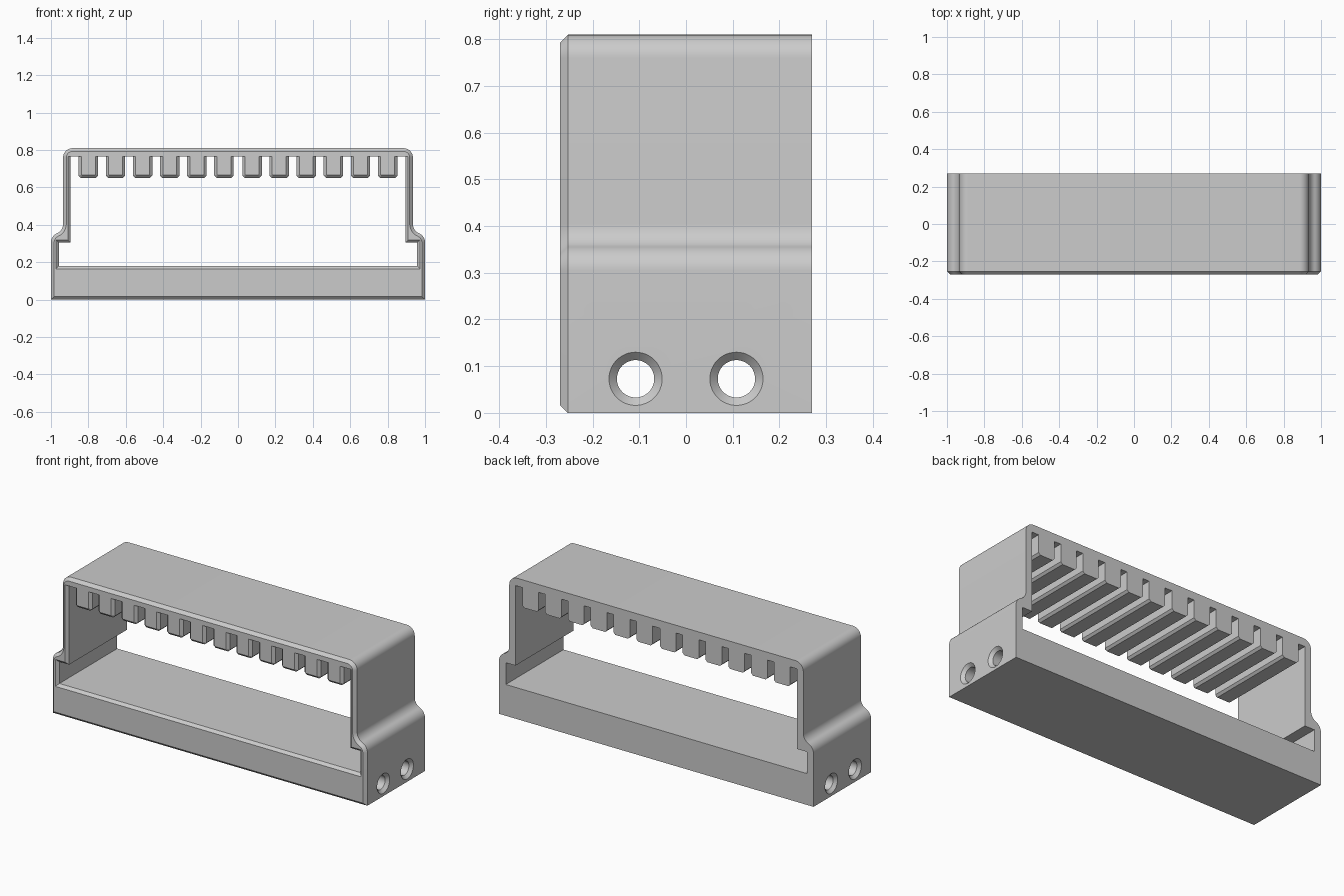
import bpy, bmesh, math
from mathutils import Vector

cube = bpy.data.objects.get("Cube")
if cube:
    bpy.data.objects.remove(cube)

FRONT, BACK = -0.27, 0.27
CEILING = 0.765

grey = bpy.data.materials.new("plain grey")
grey.use_nodes = True
colour = (0.6, 0.6, 0.6, 1)
grey.diffuse_color = colour
grey.node_tree.nodes["Principled BSDF"].inputs["Base Color"].default_value = colour


def arc(cx, cz, r, a0, a1, n=10):
    angles = [math.radians(a0 + (a1 - a0) * i / n) for i in range(n + 1)]
    return [Vector((cx + r * math.cos(a), cz + r * math.sin(a))) for a in angles]


def offset(loop, d):
    """Grow a counter-clockwise loop outward by d with mitred corners."""
    out = []
    for i, p in enumerate(loop):
        e = (p - loop[i - 1]).normalized()
        f = (loop[(i + 1) % len(loop)] - p).normalized()
        n, m = Vector((e.y, -e.x)), Vector((f.y, -f.x))
        out.append(p + (n + m) * (d / (1 + n.dot(m))))
    return out


def loft(name, sections):
    """Solid through rings of 3D points; the first ring faces outward."""
    bm = bmesh.new()
    rings = [[bm.verts.new(p) for p in s] for s in sections]
    for a, b in zip(rings, rings[1:]):
        for i in range(len(a)):
            j = (i + 1) % len(a)
            bm.faces.new((a[j], a[i], b[i], b[j]))
    bm.faces.new(rings[0])
    bm.faces.new(rings[-1][::-1])
    mesh = bpy.data.meshes.new(name)
    bm.to_mesh(mesh)
    bm.free()
    ob = bpy.data.objects.new(name, mesh)
    bpy.context.collection.objects.link(ob)
    mesh.materials.append(grey)
    return ob


def at_y(loop, y):
    return [(p.x, y, p.y) for p in loop]


def mirrored(half):
    """Close a right-hand half profile, listed bottom to top."""
    return half + [Vector((-p.x, p.y)) for p in reversed(half)]


# Outer shell: wide base, S-shaped shoulder, rounded top corners
shoulder = arc(0.945, 0.305, 0.055, 0, 66) + arc(0.99, 0.405, 0.055, 246, 180)[1:]
outer = mirrored([Vector((1, 0))] + shoulder + arc(0.885, 0.76, 0.05, 0, 90))
frame = loft("frame", [at_y(offset(outer, -0.017), FRONT),
                       at_y(outer, FRONT + 0.017), at_y(outer, BACK)])

# Opening: low side pockets, narrower walls, twelve hanging ribs
half = [(0.957, 0.18), (0.957, 0.305), (0.895, 0.305), (0.895, CEILING)]
for i in range(6):
    x = 0.8 - 0.145 * i
    half += [(x + 0.052, CEILING), (x + 0.052, 0.663), (x + 0.04, 0.651),
             (x - 0.04, 0.651), (x - 0.052, 0.663), (x - 0.052, CEILING)]
opening = mirrored([Vector(p) for p in half])


def flared(d):
    return [Vector((p.x, min(p.y, CEILING))) for p in offset(opening, d)]


cutters = [loft("opening_cutter", [at_y(flared(0.018), FRONT - 0.003),
                                   at_y(opening, FRONT + 0.015),
                                   at_y(opening, BACK + 0.05)])]

# Two long bores, countersunk at each end
for y in (-0.108, 0.108):
    steps = [(1.01, 0.067), (0.983, 0.04), (-0.983, 0.04), (-1.01, 0.067)]
    cutters.append(loft("bore_cutter", [
        [(x, y + p.x, p.y + 0.073) for p in arc(0, 0, r, 0, 352.5, 47)]
        for x, r in steps]))

# Apply the cuts and drop the cutters
for cutter in cutters:
    cutter.hide_render = True
    mod = frame.modifiers.new("cut", 'BOOLEAN')
    mod.object, mod.operation, mod.solver = cutter, 'DIFFERENCE', 'EXACT'
bpy.ops.object.select_all(action='DESELECT')
bpy.context.view_layer.objects.active = frame
frame.select_set(True)
for mod in list(frame.modifiers):
    bpy.ops.object.modifier_apply(modifier=mod.name)
for cutter in cutters:
    bpy.data.objects.remove(cutter)

bpy.ops.object.shade_smooth_by_angle(angle=math.radians(25))
